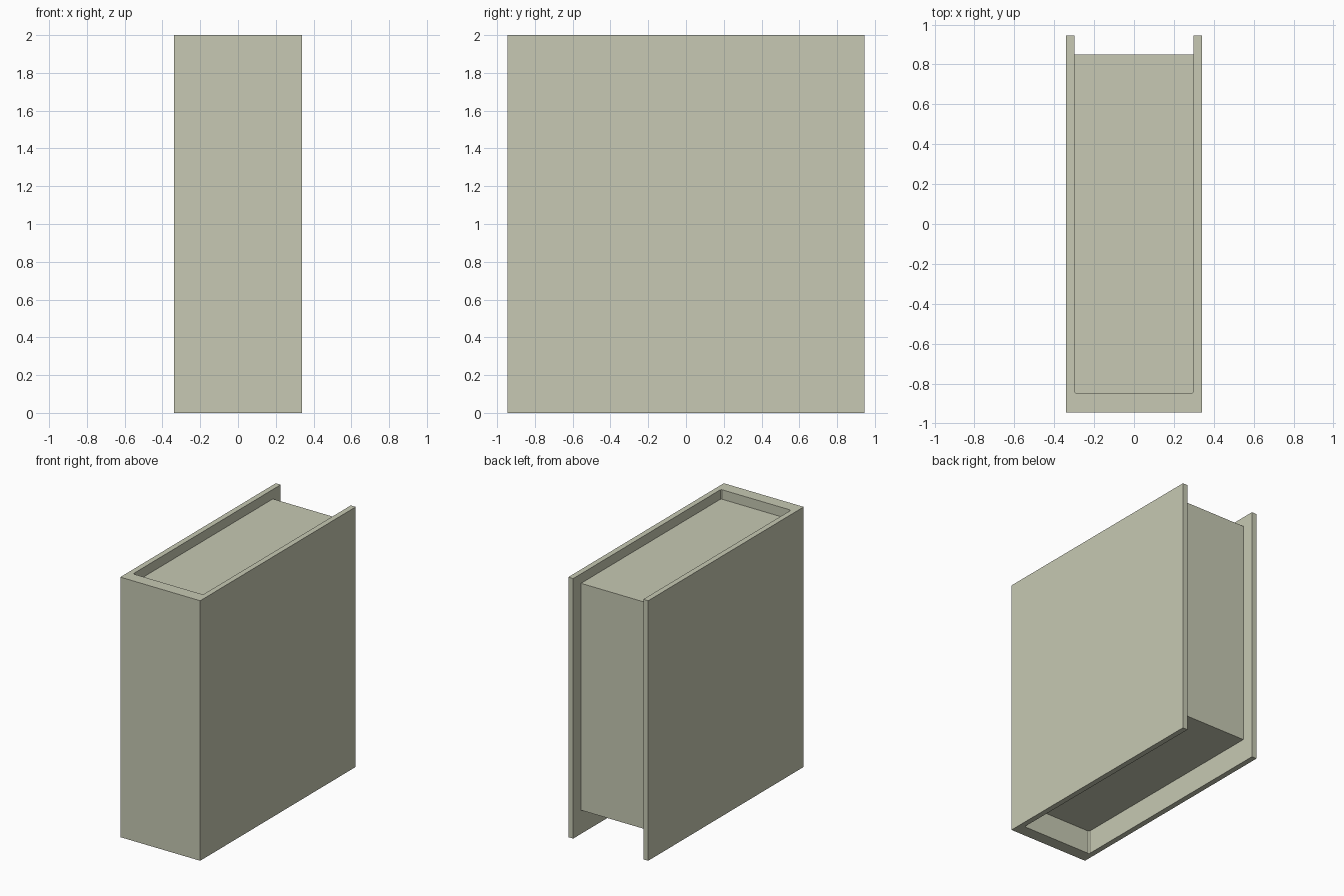
import bpy
import bmesh

cube = bpy.data.objects.get("Cube")
if cube:
    bpy.data.objects.remove(cube, do_unlink=True)

# Overall sizes
HALF_W, HALF_D, HEIGHT = 0.34, 0.945, 2.0
INNER_W, INNER_D = 0.298, 0.85
CHAMFER = 0.008
PAGE_BOTTOM, PAGE_TOP = 0.182, 1.927

# Single pale olive colour
olive = bpy.data.materials.new("pale_olive")
olive.use_nodes = True
colour = (0.571, 0.584, 0.451, 1.0)
olive.diffuse_color = colour
olive.node_tree.nodes["Principled BSDF"].inputs["Base Color"].default_value = colour


def extrude_outline(name, outline, bottom, top):
    """Raise a flat outline into a solid between two heights."""
    bm = bmesh.new()
    face = bm.faces.new([bm.verts.new((x, y, bottom)) for x, y in outline])
    raised = bmesh.ops.extrude_face_region(bm, geom=[face])["geom"]
    verts = [v for v in raised if isinstance(v, bmesh.types.BMVert)]
    bmesh.ops.translate(bm, verts=verts, vec=(0, 0, top - bottom))
    bmesh.ops.recalc_face_normals(bm, faces=bm.faces)
    mesh = bpy.data.meshes.new(name)
    bm.to_mesh(mesh)
    bm.free()
    mesh.materials.append(olive)
    obj = bpy.data.objects.new(name, mesh)
    bpy.context.collection.objects.link(obj)
    return obj


# Cover: spine at the front and two boards, as one mirrored U outline
right_half = [(HALF_W, -HALF_D), (HALF_W, HALF_D), (INNER_W, HALF_D),
              (INNER_W, -INNER_D + CHAMFER), (INNER_W - CHAMFER, -INNER_D)]
left_half = [(-x, y) for x, y in reversed(right_half)]
extrude_outline("cover", right_half + left_half, 0, HEIGHT)

# Page block, let slightly into the cover
w, front = INNER_W + 0.002, -INNER_D - 0.002
extrude_outline("pages", [(-w, front), (w, front), (w, INNER_D), (-w, INNER_D)],
                PAGE_BOTTOM, PAGE_TOP)
